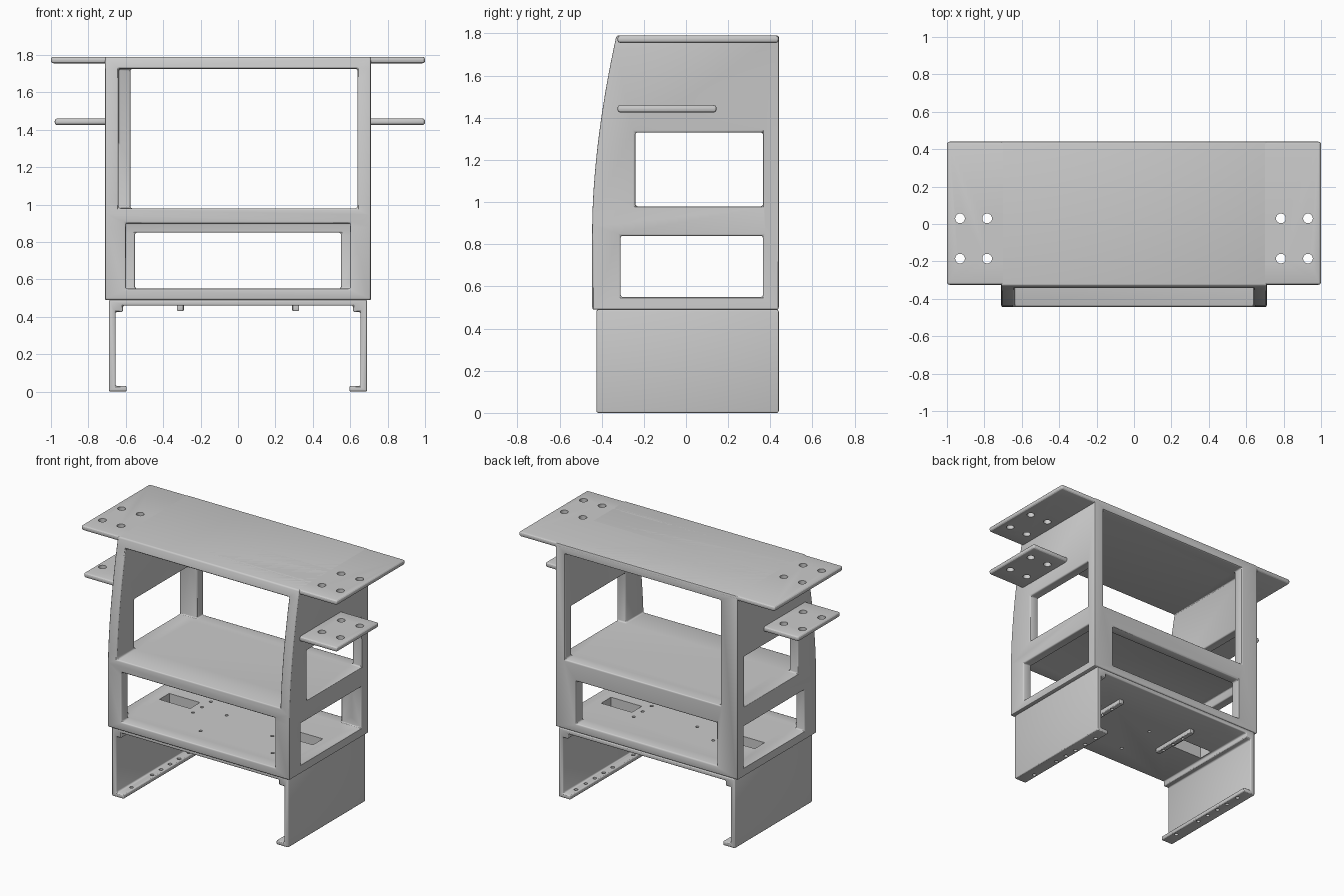
import bpy
import bmesh
from mathutils import Vector

cube = bpy.data.objects.get("Cube")
if cube:
    bpy.data.objects.remove(cube, do_unlink=True)

grey = bpy.data.materials.new("light_grey")
grey.use_nodes = True
COLOUR = (0.6, 0.6, 0.6, 1)
grey.diffuse_color = COLOUR
grey.node_tree.nodes["Principled BSDF"].inputs["Base Color"].default_value = COLOUR


def finish(name, bm):
    bmesh.ops.recalc_face_normals(bm, faces=bm.faces)
    mesh = bpy.data.meshes.new(name)
    bm.to_mesh(mesh)
    bm.free()
    mesh.materials.append(grey)
    obj = bpy.data.objects.new(name, mesh)
    bpy.context.collection.objects.link(obj)
    return obj


def extrude(name, points, direction):
    """Solid from a closed outline, swept along a vector."""
    bm = bmesh.new()
    face = bm.faces.new([bm.verts.new(p) for p in points])
    swept = bmesh.ops.extrude_face_region(bm, geom=[face])["geom"]
    moved = [v for v in swept if isinstance(v, bmesh.types.BMVert)]
    bmesh.ops.translate(bm, verts=moved, vec=Vector(direction))
    return finish(name, bm)


def box(name, x, y, z):
    outline = [(x[0], y[0], z[0]), (x[1], y[0], z[0]),
               (x[1], y[1], z[0]), (x[0], y[1], z[0])]
    return extrude(name, outline, (0, 0, z[1] - z[0]))


def rod(name, x, y, z, radius):
    bm = bmesh.new()
    bmesh.ops.create_cone(bm, cap_ends=True, segments=20, radius1=radius,
                          radius2=radius, depth=z[1] - z[0])
    bmesh.ops.translate(bm, verts=bm.verts, vec=(x, y, sum(z) / 2))
    return finish(name, bm)


def bake(obj):
    graph = bpy.context.evaluated_depsgraph_get()
    mesh = bpy.data.meshes.new_from_object(obj.evaluated_get(graph))
    obj.modifiers.clear()
    obj.data = mesh


def cut(obj, cutter):
    mod = obj.modifiers.new("cut", "BOOLEAN")
    mod.operation = "DIFFERENCE"
    mod.solver = "EXACT"
    mod.object = cutter
    bake(obj)
    bpy.data.objects.remove(cutter, do_unlink=True)


def soften(obj, width):
    mod = obj.modifiers.new("soft_edges", "BEVEL")
    mod.width = width
    mod.segments = 3
    mod.limit_method = "ANGLE"
    mod.angle_limit = 0.6
    bake(obj)


def drill(obj, spots, z, radius):
    for x, y in spots:
        cut(obj, rod("drill", x, y, z, radius))


# Cabinet body: side outline with a bowed front, then hollowed
FRONT, BACK, SIDE, BASE, TOP = -0.445, 0.44, 0.71, 0.49, 1.79
bow = []
for i in range(15):
    t = i / 14
    bow.append((-SIDE, FRONT + 0.115 * t ** 1.75, 0.88 + (TOP - 0.88) * t))
outline = [(-SIDE, BACK, BASE), (-SIDE, FRONT, BASE)] + bow + [(-SIDE, BACK, TOP)]
body = extrude("cabinet_body", outline, (2 * SIDE, 0, 0))

openings = [
    ((-0.638, 0.638), (-1, 0.365), (0.98, 1.725)),   # upper bay
    ((-0.575, 0.638), (0.3, 1), (0.98, 1.725)),      # upper back, beside the post
    ((-0.6, 0.6), (-1, 0), (0.55, 0.9)),             # lower front
    ((-0.64, 0.64), (-0.37, 0.365), (0.55, 0.9)),    # lower bay
    ((-0.55, 0.55), (0.2, 1), (0.55, 0.85)),         # lower back
    ((-1, 1), (-0.24, 0.365), (0.98, 1.33)),         # upper side windows
    ((-1, 1), (-0.31, 0.365), (0.55, 0.84)),         # lower side windows
]
for spans in openings:
    cut(body, box("opening", *spans))
soften(body, 0.012)

# Floor slots and screw holes
bar_holes = [(s * 0.31, y) for s in (-1, 1) for y in (-0.06, 0.04, 0.14)]
floor_holes = bar_holes + [(-0.11, 0.03), (-0.11, -0.26), (0.46, -0.27)]
slots = [((s * 0.48 - 0.12, s * 0.48 + 0.12), (-0.02, 0.09), (0.4, 0.6)) for s in (-1, 1)]

# Lower mounting bracket: channel section swept front to back
half = [(0.615, 0.46), (0.615, 0.425), (0.655, 0.425), (0.655, 0.03),
        (0.595, 0.03), (0.595, 0), (0.69, 0), (0.69, BASE)]
section = half + [(-x, z) for x, z in reversed(half)]
bracket = extrude("mounting_bracket", [(x, -0.425, z) for x, z in section],
                  (0, BACK + 0.425, 0))
soften(bracket, 0.009)
rail_holes = [(s * 0.622, y) for s in (-1, 1)
              for y in (-0.3, -0.07, 0.03, 0.13, 0.23, 0.34)]
drill(bracket, rail_holes, (-0.1, 0.1), 0.013)

for part in (body, bracket):
    for spans in slots:
        cut(part, box("slot", *spans))
    drill(part, floor_holes, (0.4, 0.6), 0.011)

# Drilled bars below the floor
for s, name in ((1, "left_bar"), (-1, "right_bar")):
    bar = box(name, (s * 0.308 - 0.018, s * 0.308 + 0.018), (-0.12, 0.24), (0.43, 0.465))
    soften(bar, 0.006)
    drill(bar, [h for h in bar_holes if h[0] * s > 0], (0.4, 0.5), 0.011)

# Roof plate and side shelves, each with four holes per end
plate_holes = [(s * x, y) for s in (-1, 1) for x in (0.785, 0.93) for y in (-0.185, 0.03)]
roof = box("roof_plate", (-1, 1), (-0.325, BACK), (1.755, TOP))
left_shelf = box("left_shelf", (0.68, 1), (-0.325, 0.145), (1.425, 1.46))
right_shelf = box("right_shelf", (-0.98, -0.68), (-0.325, 0.145), (1.425, 1.46))
for plate in (roof, left_shelf, right_shelf):
    soften(plate, 0.014)
    low = min(v.co.x for v in plate.data.vertices)
    high = max(v.co.x for v in plate.data.vertices)
    drill(plate, [h for h in plate_holes if low < h[0] < high], (1.3, 1.9), 0.026)

# Smooth rounded edges while keeping corners crisp
bpy.ops.object.select_all(action="DESELECT")
for obj in bpy.context.collection.objects:
    if obj.type == "MESH" and grey.name in obj.data.materials:
        obj.select_set(True)
        bpy.context.view_layer.objects.active = obj
bpy.ops.object.shade_smooth_by_angle(angle=0.5)
